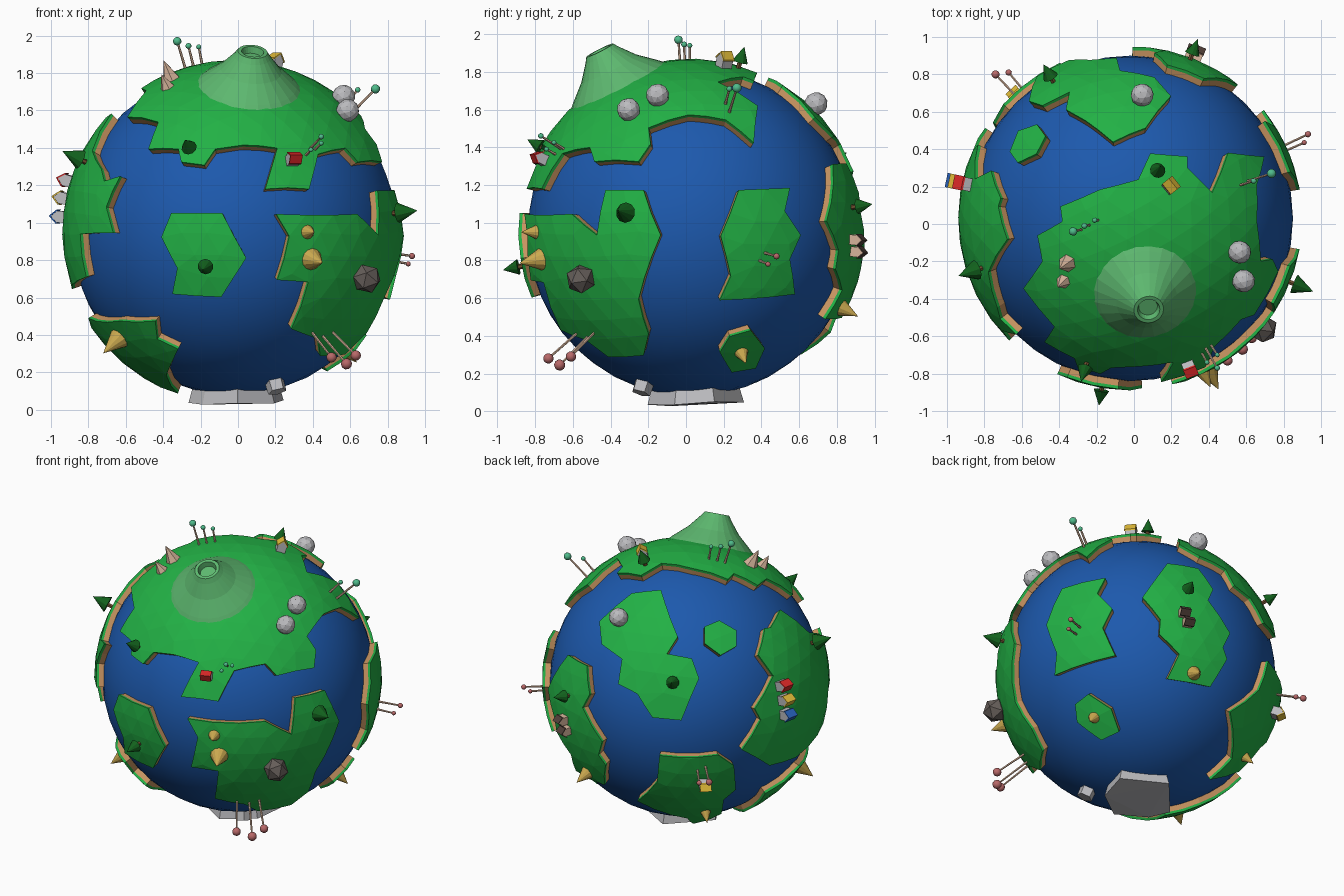
import bpy, bmesh
from math import sin, cos, radians, sqrt, ceil, pi
from mathutils import Vector, Matrix
from mathutils.geometry import delaunay_2d_cdt

if "Cube" in bpy.data.objects:
    bpy.data.objects.remove(bpy.data.objects["Cube"])

C = Vector((-0.02, 0.03, 0.95))      # planet centre
SEA, LAND = 0.87, 0.92


def mat(name, *rgb):
    m = bpy.data.materials.new(name)
    m.diffuse_color = (*rgb, 1)
    m.use_nodes = True
    m.node_tree.nodes["Principled BSDF"].inputs["Base Color"].default_value = m.diffuse_color
    return m


BLUE = mat("sea_blue", .012, .10, .42)
GREEN = mat("grass", .016, .44, .06)
SOIL = mat("soil", .58, .30, .12)
HILL = mat("volcano_green", .11, .48, .16)
LEAF = mat("dark_leaf", .006, .12, .012)
TRUNK = mat("trunk", .16, .08, .03)
GOLD = mat("gold", .60, .40, .08)
TAN = mat("tan", .68, .46, .33)
TEAL = mat("teal", .08, .50, .26)
PINK = mat("pink", .48, .14, .14)
DARK = mat("dark_rock", .13, .11, .10)
PALE = mat("pale_rock", .50, .50, .52)
RED = mat("red_roof", .7, .02, .02)
YELLOW = mat("yellow_roof", .75, .5, .04)
NAVY = mat("blue_roof", .02, .12, .5)
BROWN = mat("brown_roof", .08, .05, .04)


def view(az, el, cx, cy, s):
    """Map flat picture positions of one viewpoint onto directions on the globe."""
    a, e = radians(az), radians(el)
    r = Vector((cos(a), sin(a), 0))
    d = Vector((sin(a) * cos(e), -cos(a) * cos(e), sin(e)))
    u = d.cross(r)

    def f(*pts, R=LAND):
        out = []
        for x, y in pts:
            h, v = (x - cx) / s, (cy - y) / s
            k = min(1, .998 * R / max(1e-6, sqrt(h * h + v * v)))
            h, v = h * k, v * k
            out.append((r * h + u * v + d * sqrt(R * R - h * h - v * v)).normalized())
        return out
    return f


front = view(0, 0, 234, 233, 187)
right = view(90, 0, 693, 234, 188)
top = view(0, 90, 1130, 219, 187)
va = view(35, 25, 241, 680, 157)
vb = view(216, 25, 686, 682, 157)
vc = view(140, -30, 1137, 680, 157)


def frame(n):
    n = Vector(n).normalized()
    x = Vector((0, 0, 1)).cross(n).normalized()
    return Matrix((x, n.cross(x), n)).transposed()


def finish(name, bm, mats, smooth=False):
    me = bpy.data.meshes.new(name)
    bm.to_mesh(me)
    bm.free()
    for m in mats:
        me.materials.append(m)
    ob = bpy.data.objects.new(name, me)
    bpy.context.collection.objects.link(ob)
    for p in me.polygons:
        p.use_smooth = smooth
    return ob


def land(name, dirs, mats=(GREEN, SOIL), radii=(LAND, .903, .85), step=.15):
    """Curved slab: outline on the globe, filled, with rim bands hanging down."""
    F = frame(sum(dirs, Vector()))
    flat = []
    for d in dirs:
        l = F.transposed() @ d
        flat.append(Vector((l.x, l.y)).normalized() * l.angle(Vector((0, 0, 1))))
    ring = []
    for a, b in zip(flat, flat[1:] + flat[:1]):
        k = max(1, ceil((b - a).length / (step * 1.3)))
        ring += [a.lerp(b, i / k) for i in range(k)]
    n = len(ring)
    pts = list(ring)
    for j in range(-12, 13):
        for i in range(-12, 13):
            p = Vector(((i + .5 * (j % 2)) * step, j * step * .866))
            if min((p - q).length for q in ring) > step * .45:
                pts.append(p)
    vs, _, fs, *_ = delaunay_2d_cdt(pts, [(i, (i + 1) % n) for i in range(n)], [], 1, 1e-5)
    bm = bmesh.new()
    made = {}
    for f in fs:
        for i in f:
            if i not in made:
                w = vs[i]
                t = w.length
                q = w.normalized() * sin(t) if t > 1e-6 else Vector((0, 0))
                made[i] = bm.verts.new(C + F @ Vector((q.x, q.y, cos(t))) * radii[0])
        bm.faces.new([made[i] for i in f])
    edges = [e for e in bm.edges if e.is_boundary]
    for lvl, rad in enumerate(radii[1:]):
        g = bmesh.ops.extrude_edge_only(bm, edges=edges)["geom"]
        for x in g:
            if isinstance(x, bmesh.types.BMVert):
                x.co = C + (x.co - C).normalized() * rad
            elif isinstance(x, bmesh.types.BMFace):
                x.material_index = lvl if len(mats) > 1 else 0
        nv = {x for x in g if isinstance(x, bmesh.types.BMVert)}
        edges = [x for x in g if isinstance(x, bmesh.types.BMEdge) and all(v in nv for v in x.verts)]
    return finish(name, bm, mats)


def place(n, h):
    return Matrix.Translation(C) @ frame(n).to_4x4() @ Matrix.Translation((0, 0, h))


def cone(name, n, h0, h1, r0, r1, seg, m, smooth=False):
    bm = bmesh.new()
    bmesh.ops.create_cone(bm, cap_ends=True, segments=seg, radius1=r0, radius2=r1,
                          depth=h1 - h0, matrix=place(n, (h0 + h1) / 2))
    return finish(name, bm, [m], smooth)


def ball(name, n, h, r, sub, m, smooth=False):
    bm = bmesh.new()
    bmesh.ops.create_icosphere(bm, subdivisions=sub, radius=r, matrix=place(n, h))
    return finish(name, bm, [m], smooth)


# ocean
bm = bmesh.new()
bmesh.ops.create_icosphere(bm, subdivisions=4, radius=SEA, matrix=Matrix.Translation(C))
finish("ocean", bm, [BLUE], True)

# continents and islands
land("north_continent",
     front((127, 118), (158, 123), (148, 150), (178, 150), (181, 163), (204, 166), (215, 150), (243, 146),
           (277, 149), (265, 190), (309, 190), (318, 155), (345, 149), (358, 163), (382, 163))
     + right((652, 146), (650, 130), (690, 117), (727, 122), (755, 145), (759, 108))
     + top((1212, 193), (1187, 168), (1187, 157), (1150, 154), (1138, 180), (1100, 190), (1060, 207),
           (1062, 222), (1037, 236), (1042, 262)))
land("front_island", front((171, 214), (222, 214), (246, 259), (221, 298), (172, 295), (177, 269), (161, 238)))
land("southeast_continent",
     front((276, 215), (357, 215), (378, 236))
     + right((607, 192), (645, 192), (662, 237), (640, 301), (650, 336), (645, 357))
     + front((320, 357), (318, 340), (291, 330), (308, 283), (277, 281), (289, 237)))
land("southwest_continent",
     front((88, 319), (120, 322), (155, 322), (157, 340), (178, 350), (166, 376))
     + [Vector(p).normalized() for p in ((-.30, -.10, -.86), (-.48, .04, -.78), (-.72, .15, -.54))])
land("west_continent",
     vb((740, 752), (759, 722), (753, 711), (772, 678), (757, 657), (764, 630)) + top((998, 207), (1007, 240))
     + front((92, 152), (101, 170), (104, 182), (120, 177), (106, 208), (113, 234), (80, 235), (86, 278))
     + vb((795, 760), (768, 768)))
land("south_back_continent",
     vb((657, 757), (716, 757), (732, 768), (734, 792), (722, 802), (720, 816))
     + vc((1208, 783), (1230, 762), (1228, 715), (1257, 693)))
land("back_continent",
     vb((631, 594), (660, 591), (668, 617), (676, 638), (665, 655), (690, 660), (697, 680), (679, 722),
        (650, 719), (635, 695), (616, 685), (620, 660), (600, 645), (598, 622)))
land("back_island", vb((703, 628), (718, 622), (735, 632), (735, 648), (719, 657), (703, 645)))
land("east_back_continent",
     vc((1165, 566), (1196, 571), (1211, 592), (1206, 603), (1228, 636), (1221, 650), (1225, 662),
        (1208, 690), (1165, 682), (1177, 657), (1157, 637), (1158, 622), (1140, 600)))
land("east_continent", right((740, 192), (791, 190), (786, 213), (802, 237), (791, 261), (796, 296),
                             (721, 302), (732, 278), (722, 238)))
land("east_island", right((731, 338), (752, 332), (766, 350), (757, 370), (733, 374), (721, 354)))

# ice at the south pole
land("ice_cap", vc((1103, 796), (1118, 779), (1166, 784), (1167, 812), (1146, 817), (1112, 814)),
     (PALE,), (.945, .85), .5)
cone("ice_floe", (.23, -.27, -.85), .84, .925, .055, .052, 5, PALE)

# volcano with hollow crater
M = place((.095, -.47, .93), 0)
bm = bmesh.new()
prof = [(.30, .85), (.255, .895), (.165, .975), (.10, 1.055), (.08, 1.085), (.06, 1.085), (.05, 1.05)]
rings = [[bm.verts.new(M @ Vector((r * cos(i * pi / 12), r * sin(i * pi / 12), h))) for i in range(24)]
         for r, h in prof]
for a, b in zip(rings, rings[1:]):
    for i in range(24):
        bm.faces.new((a[i], a[(i + 1) % 24], b[(i + 1) % 24], b[i]))
bm.faces.new(rings[-1])
finish("volcano", bm, [HILL])

# pointed trees
trees = (front((187, 145), (204, 269), R=.99) + vb((670, 684), R=.97) + top((1158, 170), R=.97)
         + vc((1187, 590), R=.97) + right((625, 214), R=.98) + vb((820, 643), R=.98))
for i, n in enumerate(trees):
    k = 1.3 if i > 4 else 1
    cone(f"tree_trunk_{i}", n, .9, .96, .014, .014, 6, TRUNK)
    cone(f"tree_crown_{i}", n, .95, .95 + .085 * k, .042 * k, 0, 10, LEAF)

# golden cones
golds = (front((317, 262), R=.98) + [Vector((-.67, -.4, -.62))] + right((745, 360), R=.96)
         + vc((1195, 676), R=.97) + vb((705, 822), R=.97) + front((311, 233), R=.96))
for i, n in enumerate(golds):
    s = (1.5, 1.5, 1, 1.2, .9, 1)[i]
    cone(f"gold_cone_{i}", n, .905, .915 + .085 * s, .042 * s, 0, 12, GOLD, False)

# tan spires
for i, n in enumerate(top((1064, 266), (1060, 285), R=.96)):
    cone(f"spire_{i}", n, .90, 1.03 - .03 * i, .055 - .008 * i, 0, 6, TAN)

# boulders
for i, n in enumerate(top((1240, 253), (1244, 282), (1142, 95), R=.955)):
    ball(f"boulder_{i}", n, .95, .062, 2, PALE)
ball("dark_boulder", (.71, -.59, -.25), .955, .08, 1, DARK)

# ball-topped trees: position of ball, ball size
for i, (p, r, m) in enumerate((
        ((-.305, -.07, 1.02), .023, TEAL), ((-.245, -.04, .995), .016, TEAL), ((-.19, -.01, .99), .014, TEAL),
        ((.755, .24, .765), .025, TEAL), ((.66, .20, .76), .015, TEAL),
        ((.465, -.80, .51), .015, TEAL), ((.465, -.73, .475), .013, TEAL), ((.41, -.77, .44), .013, TEAL),
        ((.52, -.76, -.67), .028, PINK), ((.60, -.70, -.705), .030, PINK), ((.65, -.64, -.66), .028, PINK),
        ((.95, .45, -.128), .017, PINK), ((.93, .405, -.17), .014, PINK),
        ((-.72, .77, -.23), .022, PINK), ((-.65, .78, -.25), .017, PINK))):
    n = Vector(p)
    cone(f"ball_tree_stem_{i}", n, .9, n.length, .008, .006, 6, TAN)
    ball(f"ball_tree_top_{i}", n, n.length, r, 2, m, True)


# houses: gabled body and two sloping roof slabs
def house(name, n, roof, s=1.0, wall=PALE):
    M = place(n, .9) @ Matrix.Scale(s, 4)
    w, l, e, t = .028, .032, .06, .09
    bm = bmesh.new()

    def prism(shape, half, idx):
        a, b = [[bm.verts.new(M @ Vector((x, y, z))) for y, z in shape] for x in (half, -half)]
        fs = [bm.faces.new(a), bm.faces.new(b[::-1])]
        fs += [bm.faces.new((a[i - 1], b[i - 1], b[i], a[i])) for i in range(len(a))]
        for f in fs:
            f.material_index = idx
    prism([(-w, 0), (w, 0), (w, e), (0, t), (-w, e)], l, 0)
    for k in (1, -1):
        prism([(0, t), (0, t + .009), (k * (w + .006), e + .003), (k * (w + .006), e - .006)], l + .003, 1)
    bmesh.ops.recalc_face_normals(bm, faces=bm.faces)
    finish(name, bm, [wall, roof])


west = [(-.91, .19, .28), (-.91, .19, .18), (-.91, .19, .08)]
for i, (n, roof) in enumerate(zip(west, (RED, YELLOW, NAVY))):
    house(f"west_house_{i}", n, roof, 1.1)
house("front_house", front((294, 159), R=.96)[0], RED, 1)
house("north_house", top((1171, 186), R=.96)[0], YELLOW, 1.05)
house("south_house", vb((703, 789), R=.96)[0], YELLOW, 1.05)
for i, n in enumerate(vc((1183, 614), (1187, 624), R=.96)):
    house(f"back_house_{i}", n, BROWN, .95, TAN)
